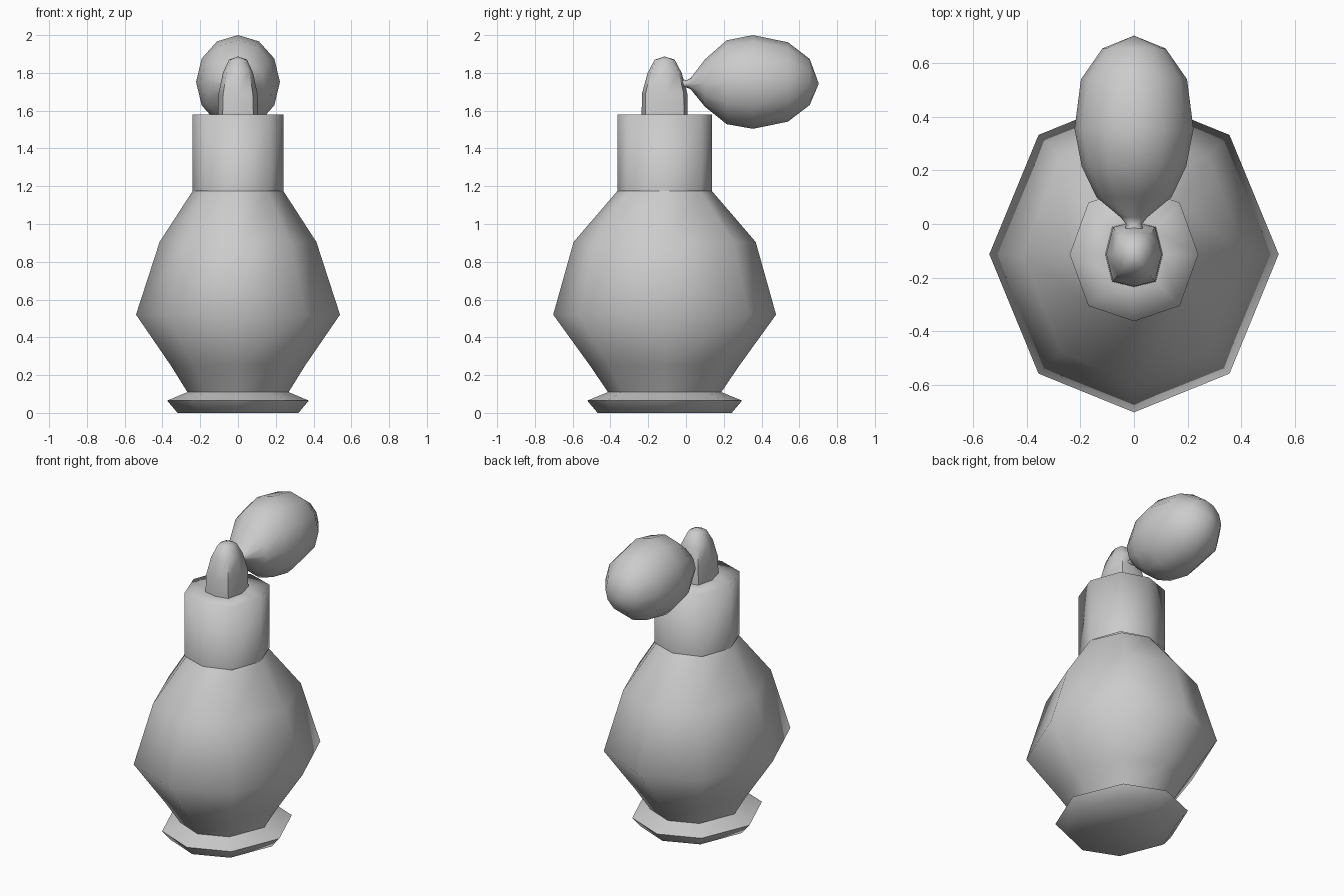
import bpy, bmesh, math

if "Cube" in bpy.data.objects:
    bpy.data.objects.remove(bpy.data.objects["Cube"])

AXIS_Y = -0.113  # the bottle stands forward of the origin


def loft(name, rings, angle, cap_start=False, cap_end=False):
    """Skin a list of rings; a ring of one point becomes a pole."""
    bm = bmesh.new()
    loops = [[bm.verts.new(p) for p in ring] for ring in rings]
    for a, b in zip(loops, loops[1:]):
        n = max(len(a), len(b))
        for i in range(n):
            j = (i + 1) % n
            if len(b) == 1:
                bm.faces.new((a[i], a[j], b[0]))
            else:
                bm.faces.new((a[i], a[j], b[j], b[i]))
    if cap_start:
        bm.faces.new(loops[0][::-1])
    if cap_end:
        bm.faces.new(loops[-1])
    bmesh.ops.recalc_face_normals(bm, faces=bm.faces[:])
    mesh = bpy.data.meshes.new(name)
    bm.to_mesh(mesh)
    bm.free()
    obj = bpy.data.objects.new(name, mesh)
    bpy.context.collection.objects.link(obj)
    bpy.ops.object.select_all(action='DESELECT')
    obj.select_set(True)
    bpy.context.view_layer.objects.active = obj
    bpy.ops.object.shade_smooth_by_angle(angle=math.radians(angle))
    return obj


def octagon(z, rx, ry, dx=0.71, dy=0.77):
    """Eight-sided ring; dx, dy place the diagonal corners."""
    unit = [(1, 0), (dx, dy), (0, 1), (-dx, dy),
            (-1, 0), (-dx, -dy), (0, -1), (dx, -dy)]
    return [(rx * u, AXIS_Y + ry * v, z) for u, v in unit]


# Faceted bottle with its foot
body = [(0, 0.32, 0.355), (0.065, 0.375, 0.41), (0.11, 0.268, 0.30),
        (0.25, 0.355, 0.395), (0.52, 0.54, 0.59), (0.905, 0.415, 0.482),
        (1.175, 0.24, 0.25)]
loft("bottle_body", [octagon(z, rx, ry, 0.66, 0.755) for z, rx, ry in body],
     60, cap_start=True)

# Straight collar
collar = [(1.175, 0.24, 0.25), (1.58, 0.24, 0.25), (1.58, 0.1, 0.11)]
loft("collar", [octagon(*r) for r in collar], 100)

# Domed spray nozzle
nozzle = [(1.58, 0.107, 0.122), (1.69, 0.103, 0.12), (1.80, 0.08, 0.09),
          (1.87, 0.048, 0.053)]
loft("spray_nozzle",
     [octagon(z, rx, ry, 0.76, 0.84) for z, rx, ry in nozzle]
     + [[(0, AXIS_Y, 1.887)]], 60)

# Squeeze bulb: (y, half width, half height), lathed along y
bulb = [(-0.03, 0.035, 0.03), (0.0, 0.03, 0.018), (0.025, 0.05, 0.03),
        (0.10, 0.14, 0.125), (0.215, 0.195, 0.222), (0.355, 0.222, 0.248),
        (0.54, 0.198, 0.21), (0.655, 0.118, 0.122)]
N = 12
bulb_rings = []
for y, w, h in bulb:
    zc = 1.742 + 0.01 * min(1, max(0, y / 0.25))
    bulb_rings.append([(w * math.cos(2 * math.pi * i / N), y,
                        zc + h * math.sin(2 * math.pi * i / N))
                       for i in range(N)])
loft("squeeze_bulb", bulb_rings + [[(0, 0.703, 1.743)]], 60, cap_start=True)
